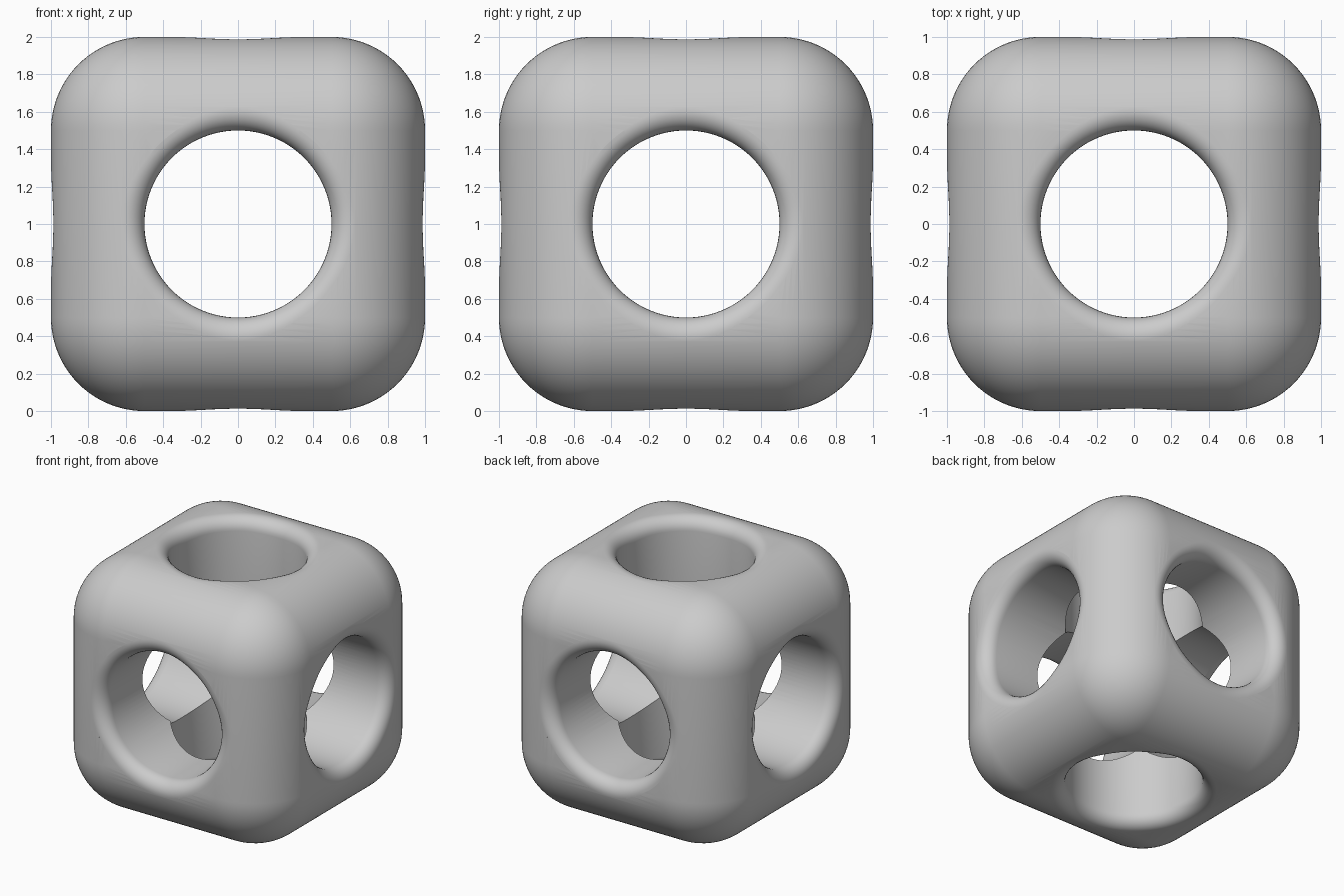
import bpy, bmesh, math
from mathutils import Vector, Matrix

if "Cube" in bpy.data.objects:
    bpy.data.objects.remove(bpy.data.objects["Cube"])

CORE, ROUND, HOLE, FILLET = 0.5, 0.5, 0.5, 0.1
SEG, ARC = 96, 8


def make_object(name, bm):
    bmesh.ops.recalc_face_normals(bm, faces=bm.faces)
    mesh = bpy.data.meshes.new(name)
    bm.to_mesh(mesh)
    bm.free()
    obj = bpy.data.objects.new(name, mesh)
    bpy.context.collection.objects.link(obj)
    return obj


def hole_profile(angle):
    """Upper half of the hole wall: straight bore, then rolling-ball fillet, then out of the body."""
    inward = Vector((-math.cos(angle), -math.sin(angle), 0))
    centre = -inward * (HOLE + FILLET)
    qx, qy = (math.copysign(max(abs(c) - CORE, 0), c) for c in centre[:2])
    r = ROUND - FILLET
    rise = math.sqrt(r * r - qx * qx - qy * qy)
    centre.z = CORE + rise
    normal = Vector((qx, qy, rise)) / r
    sweep = inward.angle(normal)
    pts = []
    for i in range(ARC + 1):
        t = i / ARC
        d = (inward * math.sin((1 - t) * sweep) + normal * math.sin(t * sweep)) / math.sin(sweep)
        pts.append(centre + d * FILLET)
    pts.append(pts[-1] + normal * 0.2)
    return pts


def hole_cutter(name, rotation):
    bm = bmesh.new()
    columns = []
    for s in range(SEG):
        top = hole_profile(2 * math.pi * s / SEG)
        bottom = [Vector((p.x, p.y, -p.z)) for p in reversed(top)]
        columns.append([bm.verts.new(p) for p in bottom + top])
    for a, b in zip(columns, columns[1:] + columns[:1]):
        for i in range(len(a) - 1):
            bm.faces.new((a[i], b[i], b[i + 1], a[i + 1]))
    # close both ends with fans
    for end in (0, -1):
        tip = bm.verts.new((0, 0, 1.3 if end else -1.3))
        for a, b in zip(columns, columns[1:] + columns[:1]):
            bm.faces.new((a[end], b[end], tip))
    bm.transform(Matrix.Translation((0, 0, 1)) @ rotation)
    obj = make_object(name, bm)
    obj.hide_render = True
    return obj


# rounded cube body
bm = bmesh.new()
bmesh.ops.create_cube(bm, size=2, matrix=Matrix.Translation((0, 0, 1)))
bmesh.ops.bevel(bm, geom=bm.edges[:], offset=ROUND, offset_type='OFFSET',
                segments=24, profile=0.5, affect='EDGES')
bmesh.ops.remove_doubles(bm, verts=bm.verts[:], dist=1e-5)
body = make_object("rounded_cube_frame", bm)

# through holes along the three axes
cutters = [hole_cutter("hole_cutter_z", Matrix.Identity(4)),
           hole_cutter("hole_cutter_y", Matrix.Rotation(math.pi / 2, 4, 'X')),
           hole_cutter("hole_cutter_x", Matrix.Rotation(math.pi / 2, 4, 'Y'))]
for cutter in cutters:
    mod = body.modifiers.new(cutter.name, 'BOOLEAN')
    mod.operation = 'DIFFERENCE'
    mod.solver = 'EXACT'
    mod.object = cutter

bpy.context.view_layer.objects.active = body
body.select_set(True)
for mod in list(body.modifiers):
    bpy.ops.object.modifier_apply(modifier=mod.name)
for cutter in cutters:
    bpy.data.objects.remove(cutter)
bpy.ops.object.shade_smooth_by_angle(angle=math.radians(30))
